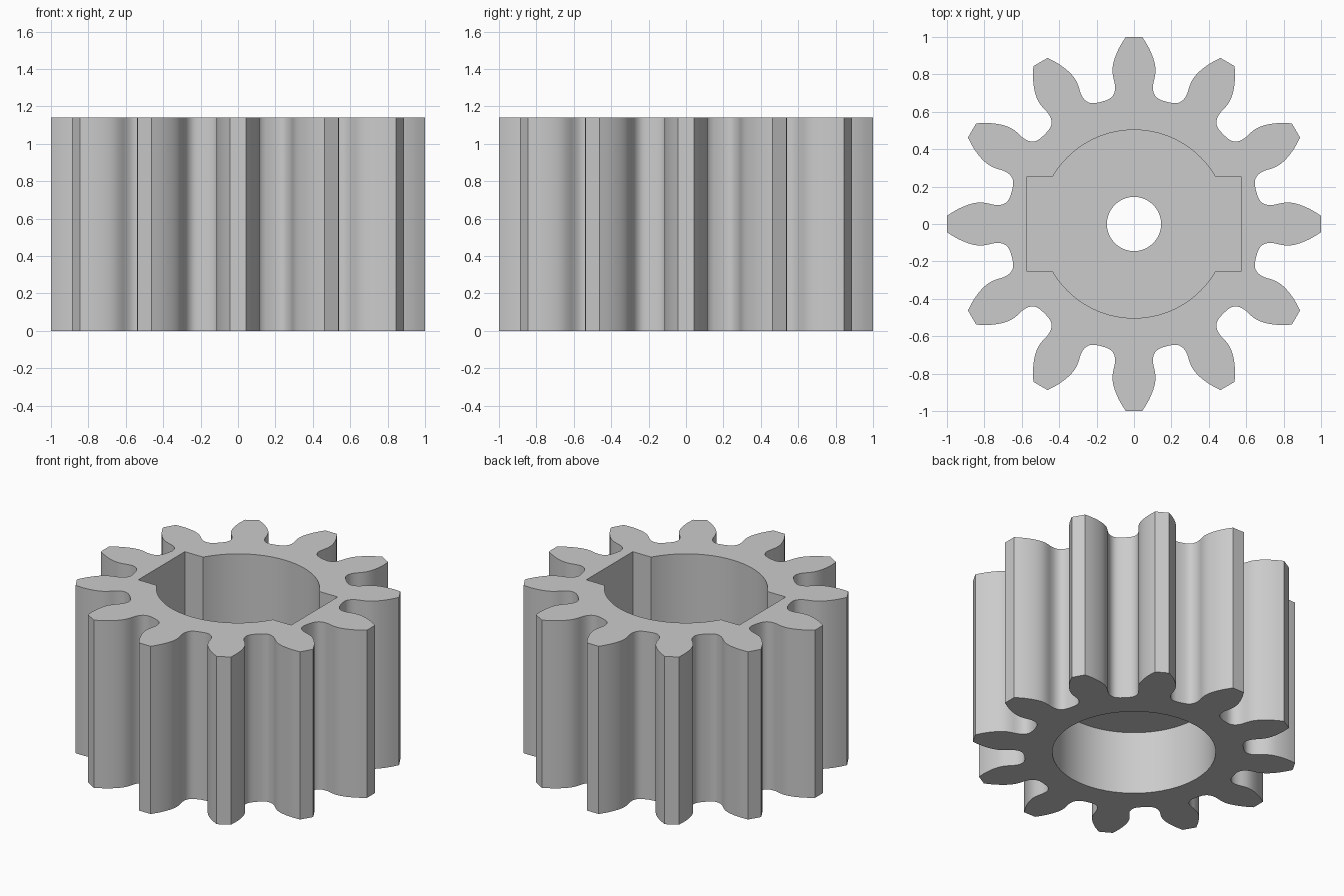
import bpy
import bmesh
from math import sin, cos, pi, radians, asin
from mathutils import Vector, Matrix

cube = bpy.data.objects.get("Cube")
if cube:
    bpy.data.objects.remove(cube, do_unlink=True)

HEIGHT = 1.14
TEETH = 12
BORE = 0.503      # radius of both recesses
TOP_DEPTH = 0.57
BOTTOM_DEPTH = 0.43

grey = bpy.data.materials.new("light grey")
grey.use_nodes = True
grey.diffuse_color = (0.6, 0.6, 0.6, 1)
grey.node_tree.nodes["Principled BSDF"].inputs["Base Color"].default_value = (0.6, 0.6, 0.6, 1)


def prism(name, outline, low, high):
    """Extrude a closed outline from z = low to z = high."""
    bm = bmesh.new()
    face = bm.faces.new([bm.verts.new((p[0], p[1], low)) for p in outline])
    top = bmesh.ops.extrude_face_region(bm, geom=[face])["geom"]
    bmesh.ops.translate(bm, vec=(0, 0, high - low),
                        verts=[v for v in top if isinstance(v, bmesh.types.BMVert)])
    bmesh.ops.recalc_face_normals(bm, faces=bm.faces)
    mesh = bpy.data.meshes.new(name)
    bm.to_mesh(mesh)
    bm.free()
    mesh.materials.append(grey)
    obj = bpy.data.objects.new(name, mesh)
    bpy.context.collection.objects.link(obj)
    return obj


def arc(radius, start, end, steps):
    angles = [start + (end - start) * i / steps for i in range(steps + 1)]
    return [(radius * cos(a), radius * sin(a)) for a in angles]


def smooth_path(points, steps):
    """Catmull-Rom curve through the points, without the last one."""
    pts = [points[0] * 2 - points[1]] + points + [points[-1] * 2 - points[-2]]
    path = []
    for a, b, c, d in zip(pts, pts[1:], pts[2:], pts[3:]):
        for i in range(steps):
            t = i / steps
            path.append(0.5 * (2 * b + (c - a) * t + (2 * a - 5 * b + 4 * c - d) * t ** 2
                               + (3 * b - a - 3 * c + d) * t ** 3))
    return path


def cut(target, cutter):
    """Subtract the cutter and remove it."""
    mod = target.modifiers.new("cut", "BOOLEAN")
    mod.operation = "DIFFERENCE"
    mod.solver = "EXACT"
    mod.object = cutter
    cutter.hide_render = True
    bpy.context.view_layer.objects.active = target
    bpy.ops.object.modifier_apply(modifier=mod.name)
    bpy.data.objects.remove(cutter, do_unlink=True)


# Half tooth along +x, from tip to the middle of the valley
half_angle = pi / TEETH
flank = [Vector(p) for p in ((1, 0.044), (0.95, 0.075), (0.9, 0.098), (0.857, 0.111),
                             (0.82, 0.115), (0.785, 0.111), (0.75, 0.103), (0.715, 0.102),
                             (0.685, 0.114), (0.666, 0.138))]
flank.append(0.676 * Vector((cos(half_angle), sin(half_angle))))
half = smooth_path(flank, 3)
tooth = [Vector((p.x, -p.y)) for p in reversed(half)] + half

# Gear body: repeat the tooth around the axis
outline = []
for k in range(TEETH):
    turn = Matrix.Rotation(2 * pi * k / TEETH, 2)
    valley = turn @ Vector((flank[-1].x, -flank[-1].y))
    outline += [valley] + [turn @ p for p in tooth]
gear = prism("pinion_gear", outline, 0, HEIGHT)

# Upper recess: round bore with a slot across it
corner = asin(0.25 / BORE)
slot = arc(BORE, corner, pi - corner, 40) + [(-0.575, 0.25), (-0.575, -0.25)]
slot += arc(BORE, pi + corner, 2 * pi - corner, 40) + [(0.575, -0.25), (0.575, 0.25)]
cut(gear, prism("slot_cutter", slot, HEIGHT - TOP_DEPTH, HEIGHT + 0.1))

# Lower round recess and the small shaft hole through the web
cut(gear, prism("recess_cutter", arc(BORE, 0, 2 * pi, 72)[:-1], -0.1, BOTTOM_DEPTH))
cut(gear, prism("shaft_cutter", arc(0.145, 0, 2 * pi, 40)[:-1], BOTTOM_DEPTH - 0.1, HEIGHT))

# Smooth flanks and bores, crisp rims and tooth tips
bpy.ops.object.select_all(action="DESELECT")
gear.select_set(True)
bpy.context.view_layer.objects.active = gear
bpy.ops.object.shade_smooth_by_angle(angle=radians(32))
